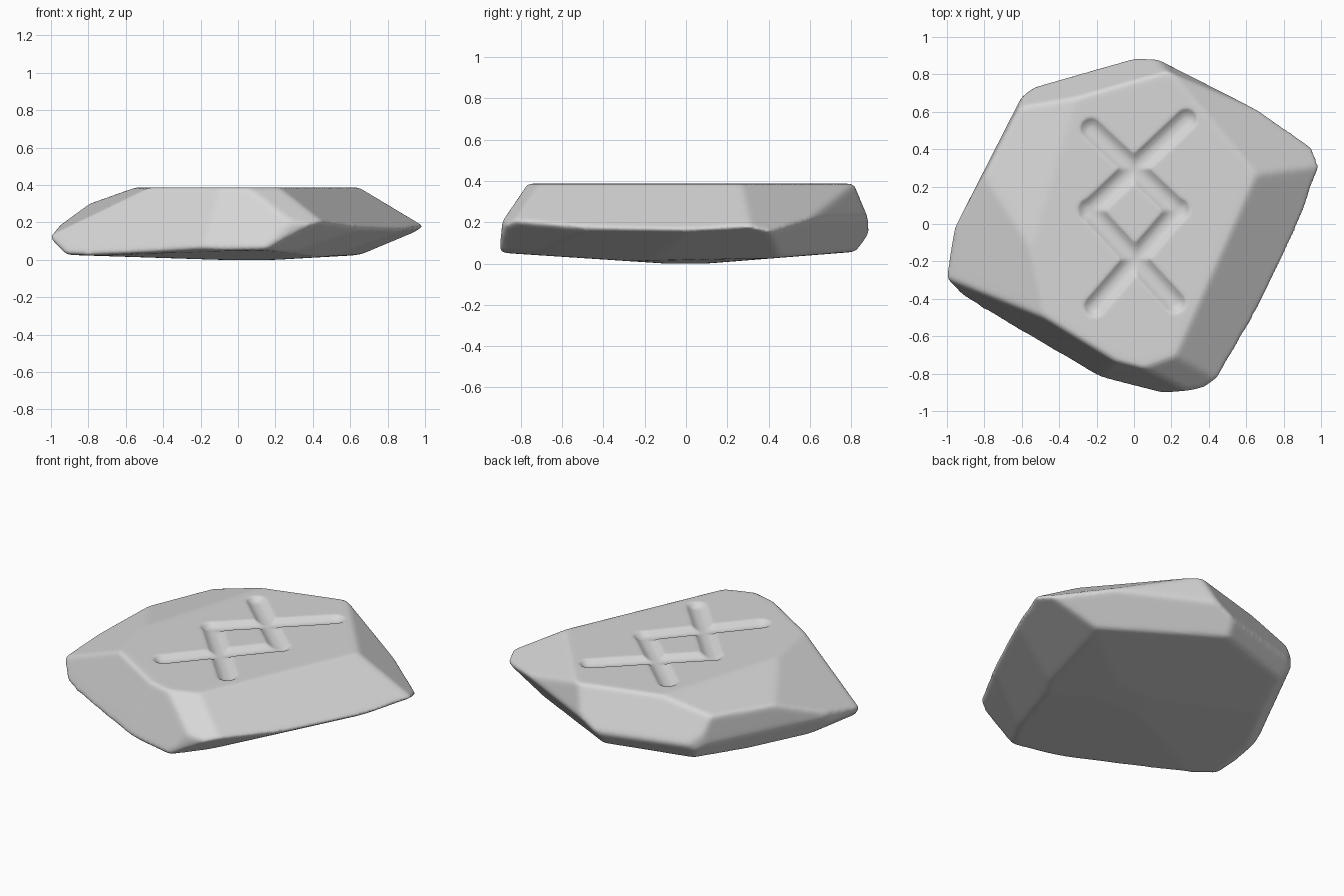
import bpy, bmesh, math
from mathutils import Vector

cube = bpy.data.objects.get("Cube")
if cube:
    bpy.data.objects.remove(cube, do_unlink=True)

TOP = 0.387


def add_object(name, bm):
    mesh = bpy.data.meshes.new(name)
    bmesh.ops.recalc_face_normals(bm, faces=bm.faces)
    bm.to_mesh(mesh)
    bm.free()
    obj = bpy.data.objects.new(name, mesh)
    bpy.context.collection.objects.link(obj)
    return obj


def hull_of(points):
    """Closed convex solid around a set of points."""
    bm = bmesh.new()
    for p in points:
        bm.verts.new(p)
    bmesh.ops.remove_doubles(bm, verts=bm.verts[:], dist=1e-4)
    bmesh.ops.convex_hull(bm, input=bm.verts[:])
    loose = [v for v in bm.verts if not v.link_faces]
    bmesh.ops.delete(bm, geom=loose, context='VERTS')
    return bm


def slice_off(bm, point, normal):
    """Remove everything outside a plane and close the cut."""
    bmesh.ops.bisect_plane(bm, geom=bm.verts[:] + bm.edges[:] + bm.faces[:], dist=1e-5,
                           plane_co=point, plane_no=normal, clear_outer=True)
    points = [v.co.copy() for v in bm.verts]
    bm.free()
    return hull_of(points)


# Chipped facets: heading in degrees, reach at the ground, reach at the top
facets = [
    (-24, 1.045, 0.49),    # broad right slope
    (40, 1.22, 0.67),      # slope down to the right tip
    (-13, 0.475, 1.41),    # right undercuts
    (-27, 0.48, 1.21),
    (-36, 0.575, 1.10),
    (35, 1.03, 1.03),      # right tip
    (63, 0.89, 0.81),      # back right side and undercut
    (63, 0.69, 0.97),
    (106, 0.93, 0.735),    # back left side and undercut
    (106, 0.76, 1.01),
    (130, 0.905, 0.905),   # back left corner
    (153, 0.86, 0.825),    # left side and undercut
    (153, 0.74, 1.02),
    (163, 2.03, 0.49),     # shallow left slopes
    (192, 1.283, 0.567),
    (170, 0.94, 0.94),     # left tip and undercut
    (170, 0.81, 1.25),
    (238.5, 0.82, 0.675),  # front sides
    (255.5, 0.86, 0.735),
    (290, 1.16, 0.74),
    (247, 0.68, 1.60),     # front undercut
    (277.5, 0.92, 0.92),   # front corner
    (0, 0.2, 7), (90, 0.1, 5), (180, 0.1, 12), (270, 0.1, 6),  # bulging base
]

# Stone body
bm = bmesh.new()
bmesh.ops.create_cube(bm, size=4)
bm = slice_off(bm, (0, 0, 0), (0, 0, -1))
bm = slice_off(bm, (0, 0, TOP), (0, 0, 1))
for angle, low, high in facets:
    a = math.radians(angle)
    out = Vector((math.cos(a), math.sin(a), 0))
    bm = slice_off(bm, out * low, out + Vector((0, 0, (low - high) / TOP)))
stone = add_object("carved_stone", bm)


def soften(voxel, rounds):
    remesh = stone.modifiers.new("even_surface", 'REMESH')
    remesh.mode = 'VOXEL'
    remesh.voxel_size = voxel
    remesh.use_smooth_shade = True
    smooth = stone.modifiers.new("worn_edges", 'SMOOTH')
    smooth.factor = 0.5
    smooth.iterations = rounds


soften(0.012, 14)

# Crossed shallow grooves in the top
strokes = [
    ((0.28, 0.56), (-0.24, 0.07)),
    ((-0.23, 0.51), (0.24, 0.07)),
    ((-0.24, 0.08), (0.22, -0.42)),
    ((0.24, 0.08), (-0.21, -0.44)),
]
for i, ends in enumerate(strokes):
    balls = bmesh.new()
    for x, y in ends:
        ball = bmesh.ops.create_uvsphere(balls, u_segments=32, v_segments=20, radius=0.075)
        bmesh.ops.translate(balls, verts=ball["verts"], vec=(x, y, TOP + 0.047))
    points = [v.co.copy() for v in balls.verts]
    balls.free()
    cutter = add_object(f"groove_cutter_{i + 1}", hull_of(points))
    cutter.hide_render = True
    cutter.hide_viewport = True
    cut = stone.modifiers.new("groove", 'BOOLEAN')
    cut.operation = 'DIFFERENCE'
    cut.object = cutter

soften(0.011, 3)

# Plain grey stone
grey = bpy.data.materials.new("grey_stone")
grey.use_nodes = True
colour = (0.68, 0.68, 0.68, 1)
grey.diffuse_color = colour
grey.node_tree.nodes["Principled BSDF"].inputs["Base Color"].default_value = colour
stone.data.materials.append(grey)
for p in stone.data.polygons:
    p.use_smooth = True
